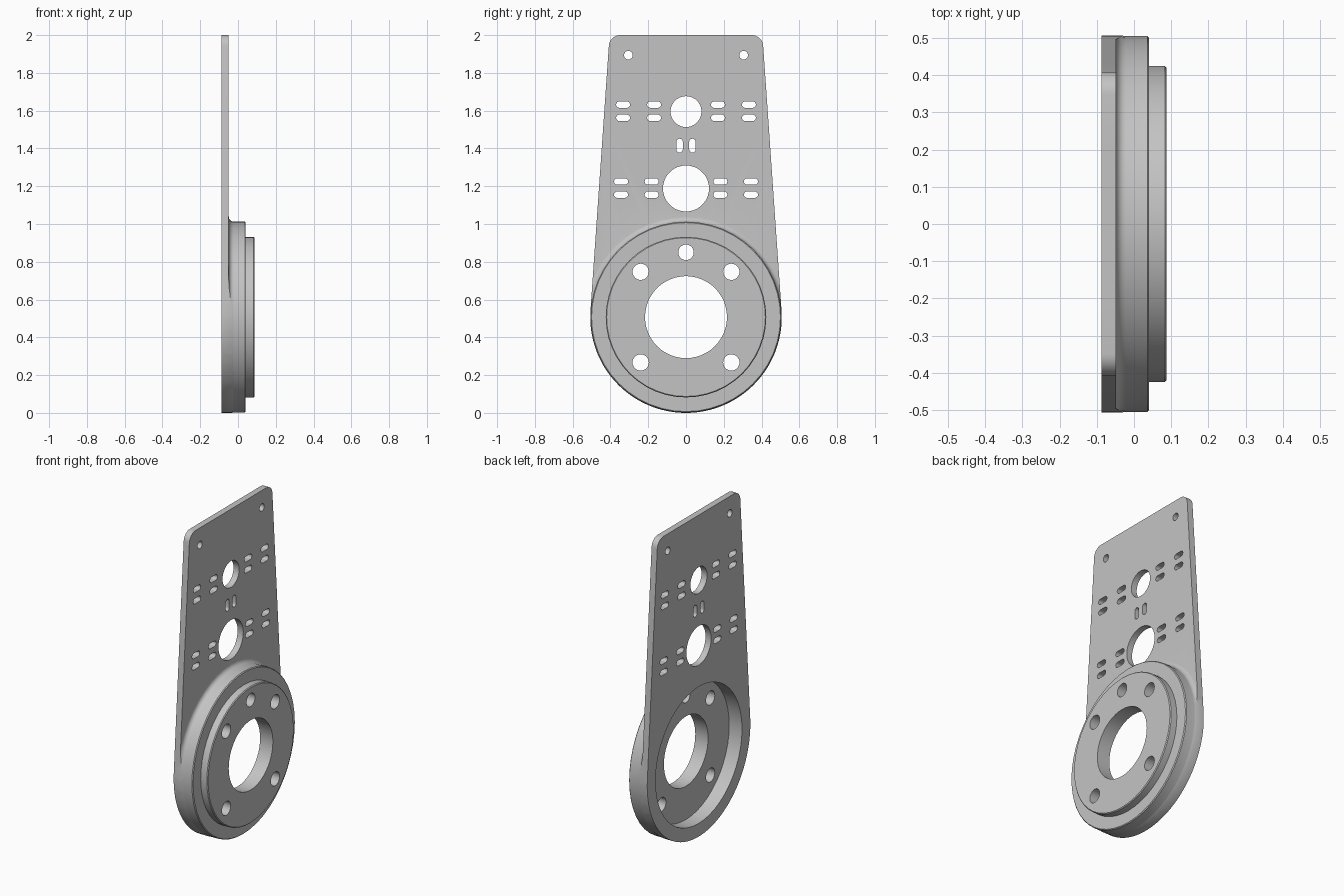
import bpy, bmesh
from math import sin, cos, pi, atan

if "Cube" in bpy.data.objects:
    bpy.data.objects.remove(bpy.data.objects["Cube"])

BACK, PLATE, STEP, FACE = -0.088, -0.049, 0.041, 0.088   # depth levels along x
CZ, DISC, RIM, BORE = 0.507, 0.505, 0.425, 0.217         # disc centre and radii

grey = bpy.data.materials.new("satin grey")
grey.use_nodes = True
grey.diffuse_color = (0.55, 0.55, 0.55, 1)
grey.node_tree.nodes["Principled BSDF"].inputs["Base Color"].default_value = grey.diffuse_color


def make_object(name, bm):
    bmesh.ops.recalc_face_normals(bm, faces=bm.faces)
    mesh = bpy.data.meshes.new(name)
    bm.to_mesh(mesh)
    bm.free()
    mesh.materials.append(grey)
    obj = bpy.data.objects.new(name, mesh)
    bpy.context.collection.objects.link(obj)
    return obj


def extrude(bm, outline, x0=-0.2, x1=0.2):
    """Prism along x from a list of (y, z) points."""
    face = bm.faces.new([bm.verts.new((x0, y, z)) for y, z in outline])
    new = bmesh.ops.extrude_face_region(bm, geom=[face])["geom"]
    bmesh.ops.translate(bm, vec=(x1 - x0, 0, 0),
                        verts=[v for v in new if isinstance(v, bmesh.types.BMVert)])


def arc(y, z, r, a0, a1, n):
    return [(y + r * cos(a0 + (a1 - a0) * i / n), z + r * sin(a0 + (a1 - a0) * i / n))
            for i in range(n + 1)]


def hole(bm, y, z, r, n=28):
    extrude(bm, arc(y, z, r, 0, 2 * pi * (n - 1) / n, n - 1))


def slot(bm, y, z, upright=False, half=0.02, r=0.017):
    if upright:
        pts = arc(y, z + half, r, 0, pi, 8) + arc(y, z - half, r, pi, 2 * pi, 8)
    else:
        pts = arc(y + half, z, r, -pi / 2, pi / 2, 8) + arc(y - half, z, r, pi / 2, 3 * pi / 2, 8)
    extrude(bm, pts)


def revolve(bm, profile, n=48):
    """Closed (x, r) profile turned about the disc axis."""
    rings = [[bm.verts.new((x, r * sin(2 * pi * k / n), CZ + r * cos(2 * pi * k / n)))
              for x, r in profile] for k in range(n)]
    m = len(profile)
    for k in range(n):
        a, b = rings[k], rings[(k + 1) % n]
        for i in range(m):
            j = (i + 1) % m
            bm.faces.new((a[i], a[j], b[j], b[i]))


def cut(target, tool, operation):
    mod = target.modifiers.new(operation, "BOOLEAN")
    mod.operation, mod.object, mod.solver = operation, tool, "EXACT"
    bpy.context.view_layer.objects.active = target
    bpy.ops.object.modifier_apply(modifier=mod.name)
    bpy.data.objects.remove(tool)


# Stepped disc with recess and bore, its fillet running out into a wide flat plate
F, B = 0.027, 0.005
fillet = [(PLATE + F - F * cos(pi / 2 * i / 6), DISC + F - F * sin(pi / 2 * i / 6)) for i in range(7)]
profile = [(BACK, RIM), (BACK, 2), (PLATE, 2)] + fillet + [
    (STEP - B, DISC), (STEP, DISC - B), (STEP, RIM), (FACE - B, RIM),
    (FACE, RIM - B), (FACE, BORE), (0, BORE), (0, RIM)]
bm = bmesh.new()
revolve(bm, profile)
bracket = make_object("motor_mount_bracket", bm)

# Tapered outline: tangent sides, rounded top corners, round bottom
tilt, corner = atan(0.0694), 0.06
top = 2 - corner
side = (CZ - corner - sin(tilt) * (top - CZ)) / cos(tilt)
bm = bmesh.new()
extrude(bm, arc(side, top, corner, tilt, pi / 2, 8)
        + arc(-side, top, corner, pi / 2, pi - tilt, 8)
        + arc(0, CZ, CZ, pi - tilt, 2 * pi + tilt, 64))
cut(bracket, make_object("outline_cutter", bm), "INTERSECT")

# Holes and slots
bm = bmesh.new()
hole(bm, 0, 1.595, 0.082)
hole(bm, 0, 1.188, 0.122, 36)
hole(bm, 0, CZ + 0.343, 0.041)
for s in (-1, 1):
    hole(bm, s * 0.305, 1.894, 0.023, 20)
    slot(bm, s * 0.034, 1.415, upright=True)
    for t in (-1, 1):
        hole(bm, s * 0.24, CZ + t * 0.24, 0.043)
    for z, columns in ((1.597, (0.169, 0.333)), (1.19, (0.182, 0.344))):
        for y in columns:
            for t in (-1, 1):
                slot(bm, s * y, z + t * 0.035)
cut(bracket, make_object("hole_cutter", bm), "DIFFERENCE")

# Smooth curved walls, crisp edges
bpy.ops.object.select_all(action="DESELECT")
bracket.select_set(True)
bpy.context.view_layer.objects.active = bracket
bpy.ops.object.shade_smooth_by_angle(angle=pi / 6)
